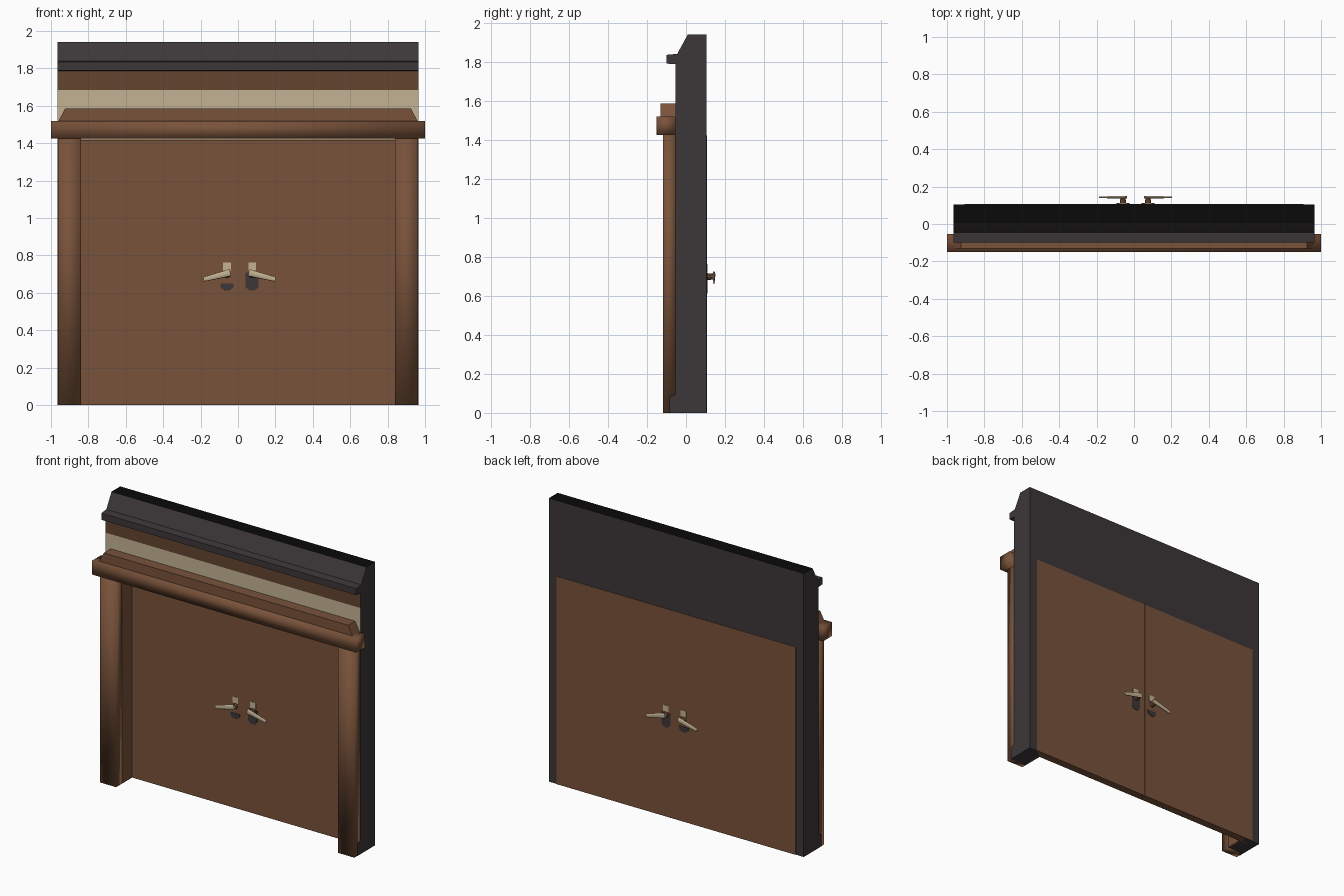
import bpy, bmesh, math
from mathutils import Matrix, Vector

if "Cube" in bpy.data.objects:
    bpy.data.objects.remove(bpy.data.objects["Cube"])


def material(name, rgb):
    m = bpy.data.materials.new(name)
    m.diffuse_color = (*rgb, 1)
    m.use_nodes = True
    m.node_tree.nodes["Principled BSDF"].inputs["Base Color"].default_value = m.diffuse_color
    return m


WOOD = material("brown wood", (0.19, 0.085, 0.043))
DARK = material("dark grey plaster", (0.046, 0.038, 0.040))
BLACK = material("black top", (0.003, 0.003, 0.003))
BEIGE = material("beige plaster", (0.55, 0.45, 0.29))
DEEP = material("deep brown band", (0.125, 0.06, 0.03))


def finish(name, bm, mats, rule=None, smooth=False):
    bmesh.ops.recalc_face_normals(bm, faces=bm.faces)
    for f in bm.faces:
        f.smooth = smooth
        if rule:
            f.material_index = rule(f.calc_center_median(), f.normal)
    me = bpy.data.meshes.new(name)
    bm.to_mesh(me)
    bm.free()
    for m in mats:
        me.materials.append(m)
    ob = bpy.data.objects.new(name, me)
    bpy.context.collection.objects.link(ob)
    return ob


def prism(name, points, axis, lo, hi, mats, rule=None, smooth=False):
    """Extrude a 2D outline: axis 'x' takes (y, z) points, axis 'y' takes (x, z)."""
    bm = bmesh.new()
    place = (lambda p, d: (d, p[0], p[1])) if axis == 'x' else (lambda p, d: (p[0], d, p[1]))
    f = bm.faces.new([bm.verts.new(place(p, lo)) for p in points])
    new = bmesh.ops.extrude_face_region(bm, geom=[f])['geom']
    step = Vector(place((0, 0), hi - lo))
    bmesh.ops.translate(bm, vec=step, verts=[v for v in new if isinstance(v, bmesh.types.BMVert)])
    return finish(name, bm, mats, rule, smooth)


def box(name, x0, x1, y0, y1, z0, z1, mat, smooth=False):
    return prism(name, [(x0, z0), (x1, z0), (x1, z1), (x0, z1)], 'y', y0, y1, [mat], smooth=smooth)


def rod(name, a, b, r0, r1, mats, sides=10, flat=1.0, rule=None):
    """Tapered rod from a to b, flattened along y."""
    a, b = Vector(a), Vector(b)
    bm = bmesh.new()
    bmesh.ops.create_cone(bm, cap_ends=True, segments=sides, radius1=r0, radius2=r1, depth=(b - a).length)
    rot = (b - a).to_track_quat('Z', 'Y').to_matrix().to_4x4()
    bmesh.ops.transform(bm, matrix=Matrix.Translation((a + b) / 2) @ Matrix.Diagonal((1, flat, 1, 1)) @ rot,
                        verts=bm.verts)
    return finish(name, bm, mats, rule)


# Upper wall with sloped cap, cornice and painted band
def wall_colour(c, n):
    if n.z > 0.9 and c.z > 1.9:
        return 1
    if n.y < -0.9 and c.y > -0.06 and c.z < 1.78:
        return 2 if c.z < 1.68 else 3
    return 0


prism("upper_wall", [(0.105, 1.42), (0.105, 1.94), (0.01, 1.94), (-0.045, 1.84), (-0.10, 1.835),
                     (-0.10, 1.79), (-0.055, 1.787), (-0.055, 1.685), (-0.055, 1.42)],
      'x', -0.965, 0.965, [DARK, BLACK, BEIGE, DEEP], wall_colour)

# Side posts with a skirting step, pillars and jamb linings
for s, side in ((-1, "left"), (1, "right")):
    def span(a, b):
        return (min(s * a, s * b), max(s * a, s * b))
    x0, x1 = span(0.85, 0.965)
    prism(side + "_wall_post", [(0.105, 0), (0.105, 1.42), (-0.055, 1.42), (-0.055, 0.095),
                                (-0.085, 0.08), (-0.085, 0)], 'x', x0, x1, [DARK])
    box(side + "_pillar", *span(0.84, 0.963), -0.118, -0.054, 0, 1.43, WOOD, True)
    box(side + "_jamb", *span(0.84, 0.851), -0.06, 0.06, 0, 1.42, WOOD)
    # Door leaf
    box(side + "_door", *span(0.001, 0.905), 0.055, 0.108, 0, 1.422, WOOD)
box("opening_soffit", -0.85, 0.85, -0.06, 0.06, 1.412, 1.421, WOOD)

# Lintel and the moulding above it
box("lintel", -1, 1, -0.15, -0.054, 1.425, 1.52, WOOD, True)
prism("lintel_moulding", [(-0.96, 1.518), (0.96, 1.518), (0.925, 1.585), (-0.925, 1.585)],
      'y', -0.13, -0.054, [WOOD])

# Door furniture on both faces of each leaf
for y, d, face in ((0.055, -1, "front"), (0.108, 1, "back")):
    for s, side in ((-1, "left"), (1, "right")):
        name = f"{face}_{side}_"
        cx = 0.008 + s * 0.067
        ya, yb = sorted((y - d * 0.002, y + d * 0.003))
        top = 0.71 if s > 0 else 0.65
        prism(name + "lower_plate", [(cx - 0.034, top), (cx - 0.034, 0.63), (cx - 0.015, 0.612),
                                     (cx + 0.015, 0.612), (cx + 0.034, 0.63), (cx + 0.034, top)],
              'y', ya, yb, [DARK])
        box(name + "upper_plate", cx - 0.02, cx + 0.022, ya, yb, 0.72, 0.762, BEIGE)
        rod(name + "stem", (cx, y, 0.698), (cx, y + d * 0.036, 0.698), 0.018, 0.014, [WOOD])
        rod(name + "lever", (cx - s * 0.018, y + d * 0.035, 0.708), (cx + s * 0.125, y + d * 0.035, 0.672),
            0.019, 0.012, [BEIGE, WOOD], flat=0.4, rule=lambda c, n: 1 if n.z < -0.3 else 0)
